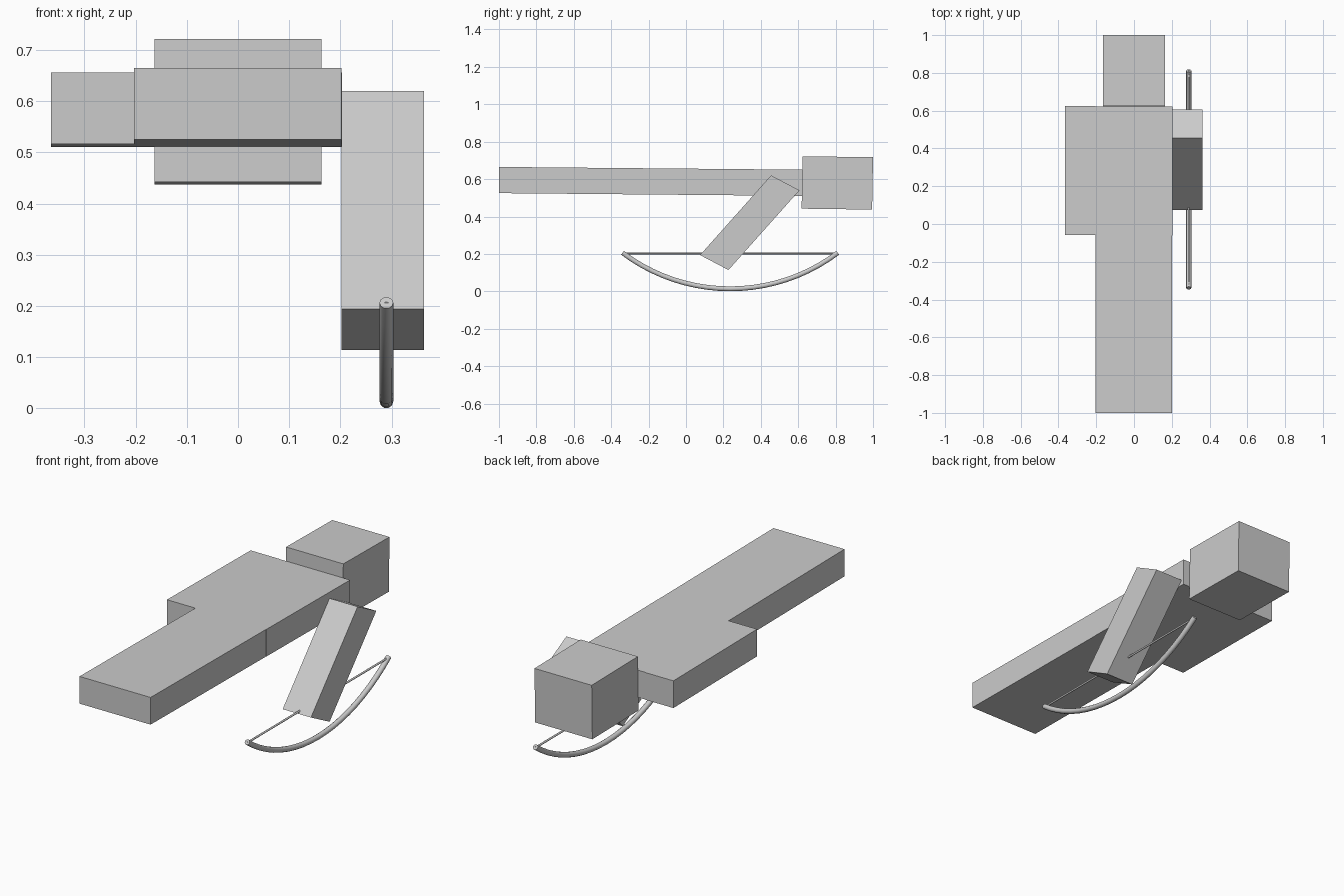
import bpy, bmesh, math
from mathutils import Vector

if "Cube" in bpy.data.objects:
    bpy.data.objects.remove(bpy.data.objects["Cube"])


def prism(name, x0, x1, profile):
    """Block made by extruding a four-point (y, z) side profile along x."""
    bm = bmesh.new()
    face = bm.faces.new([bm.verts.new((x0, y, z)) for y, z in profile])
    ext = bmesh.ops.extrude_face_region(bm, geom=[face])
    verts = [g for g in ext["geom"] if isinstance(g, bmesh.types.BMVert)]
    bmesh.ops.translate(bm, verts=verts, vec=Vector((x1 - x0, 0, 0)))
    bmesh.ops.recalc_face_normals(bm, faces=bm.faces)
    mesh = bpy.data.meshes.new(name)
    bm.to_mesh(mesh)
    bm.free()
    ob = bpy.data.objects.new(name, mesh)
    bpy.context.collection.objects.link(ob)
    return ob


def slab(name, x0, x1, y0, y1):
    """Slightly tilted body block; top and bottom follow the body slope."""
    top = lambda y: 0.656 - 0.009 * y
    return prism(name, x0, x1, [(y0, top(y0) - 0.14), (y0, top(y0)),
                                (y1, top(y1)), (y1, top(y1) - 0.14)])


def rod(name, points, radius):
    """Round capped rod along a path, turned into a mesh."""
    curve = bpy.data.curves.new(name, 'CURVE')
    curve.dimensions = '3D'
    curve.bevel_depth = radius
    curve.bevel_resolution = 3
    curve.use_fill_caps = True
    spline = curve.splines.new('POLY')
    spline.points.add(len(points) - 1)
    for p, co in zip(spline.points, points):
        p.co = (*co, 1)
    ob = bpy.data.objects.new(name, curve)
    bpy.context.collection.objects.link(ob)
    bpy.ops.object.select_all(action='DESELECT')
    ob.select_set(True)
    bpy.context.view_layer.objects.active = ob
    bpy.ops.object.convert(target='MESH')
    bpy.ops.object.shade_smooth_by_angle(angle=math.radians(40))


# Lying body
prism("head", -0.163, 0.163, [(0.618, 0.442), (0.624, 0.722), (1.0, 0.717), (0.995, 0.437)])
slab("torso", -0.203, 0.203, -0.06, 0.622)
slab("legs", -0.203, 0.202, -1.0, -0.06)
slab("left_arm", -0.365, -0.203, -0.057, 0.624)

# Lowered arm holding the bow
prism("right_arm", 0.202, 0.363, [(0.455, 0.62), (0.607, 0.54), (0.227, 0.114), (0.075, 0.194)])

# Bow: circular arc and straight string
bow_x, mid_y, R, r = 0.29, 0.236, 0.956, 0.0135
half = math.radians(37)
steps = 20
arc = []
for i in range(steps + 1):
    a = -half + 2 * half * i / steps
    arc.append((bow_x, mid_y + R * math.sin(a), r + R * (1 - math.cos(a))))
rod("bow_limb", arc, r)
rod("bow_string", [(bow_x, arc[0][1], 0.203), (bow_x, arc[-1][1], 0.203)], 0.005)
